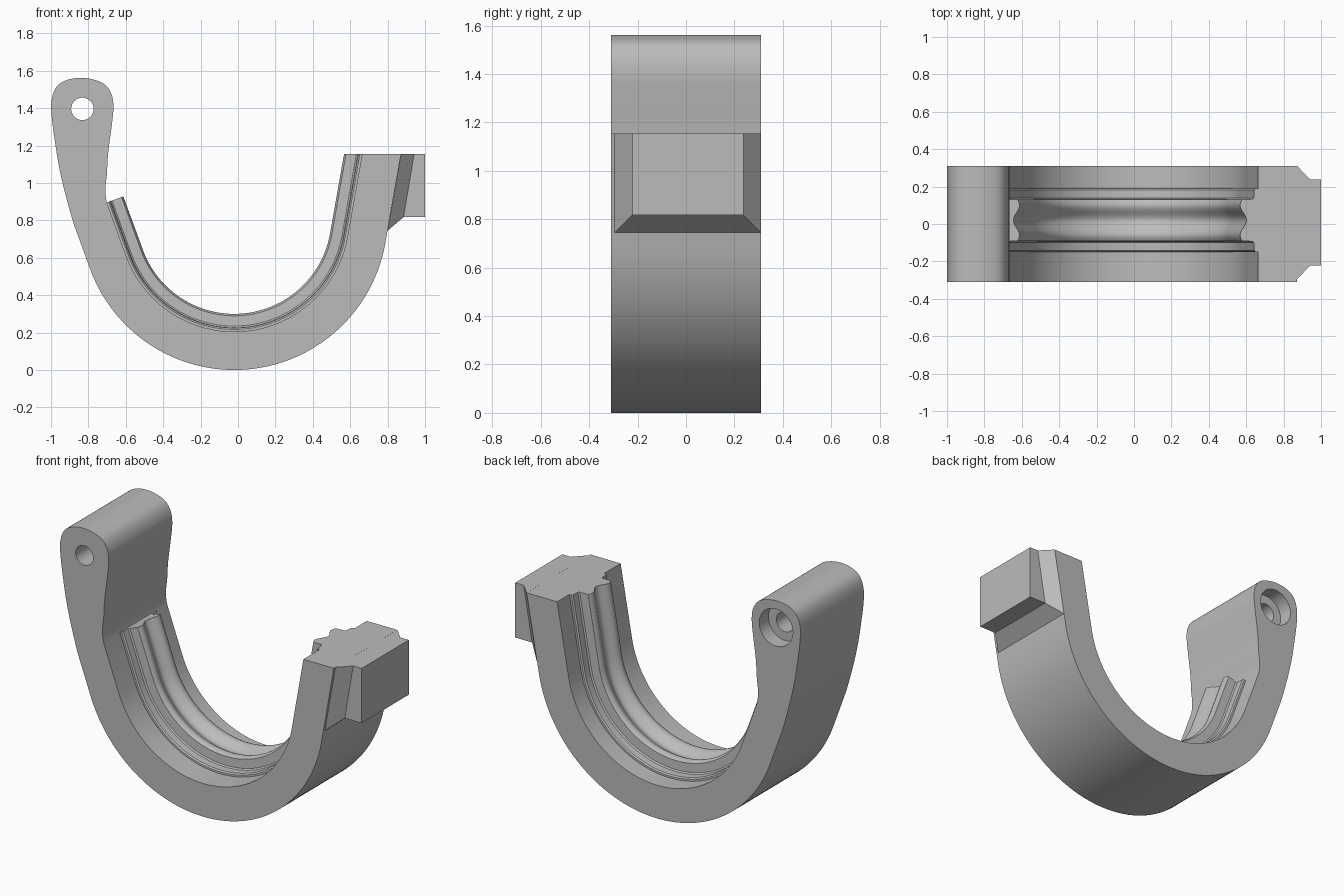
import bpy, bmesh, math
from mathutils import Vector

if "Cube" in bpy.data.objects:
    bpy.data.objects.remove(bpy.data.objects["Cube"], do_unlink=True)

grey = bpy.data.materials.new("plain_grey")
grey.use_nodes = True
colour = (0.5, 0.5, 0.5, 1)
grey.diffuse_color = colour
grey.node_tree.nodes["Principled BSDF"].inputs["Base Color"].default_value = colour

HALF = 0.31            # half width of the strap
CX, CZ = -0.02, 0.82   # centre of the bend
TOP = 1.155            # height of the open end
INNER, OUTER = 0.615, 0.82
LEFT, RIGHT = math.radians(200), math.radians(350)


def bend_point(r, a):
    return Vector((CX + r * math.cos(a), CZ + r * math.sin(a)))


def strap_path(r, left_length=0.304, steps=56):
    """Straight left leg, arc, then straight right leg up to TOP, as (x, z)."""
    arc = [bend_point(r, LEFT + (RIGHT - LEFT) * i / steps) for i in range(steps + 1)]
    tan_l = Vector((math.sin(LEFT), -math.cos(LEFT)))
    tan_r = Vector((-math.sin(RIGHT), math.cos(RIGHT)))
    end = arc[-1] + tan_r * ((TOP - arc[-1].y) / tan_r.y)
    return [arc[0] + tan_l * left_length] + arc + [end]


def smooth_curve(pts, steps=6):
    """Catmull-Rom curve through the inner points of the list."""
    out = []
    for p0, p1, p2, p3 in zip(pts, pts[1:], pts[2:], pts[3:]):
        for i in range(steps):
            t = i / steps
            out.append(0.5 * (2 * p1 + (p2 - p0) * t + (2 * p0 - 5 * p1 + 4 * p2 - p3) * t * t
                              + (3 * p1 - p0 - 3 * p2 + p3) * t ** 3))
    return out


def loft(name, loops):
    """Skin a row of closed loops and cap both ends."""
    bm = bmesh.new()
    rings = [[bm.verts.new(p) for p in loop] for loop in loops]
    for a, b in zip(rings, rings[1:]):
        for i in range(len(a)):
            j = (i + 1) % len(a)
            bm.faces.new((a[i], a[j], b[j], b[i]))
    bm.faces.new(rings[0])
    bm.faces.new(rings[-1])
    bmesh.ops.recalc_face_normals(bm, faces=bm.faces)
    mesh = bpy.data.meshes.new(name)
    bm.to_mesh(mesh)
    bm.free()
    mesh.materials.append(grey)
    obj = bpy.data.objects.new(name, mesh)
    bpy.context.collection.objects.link(obj)
    return obj


def activate(obj):
    bpy.ops.object.select_all(action='DESELECT')
    obj.select_set(True)
    bpy.context.view_layer.objects.active = obj


def drill(target, radius, y0, y1):
    """Cut a round hole through the hinge head along y."""
    ring = [(-0.832 + radius * math.cos(a), 1.396 + radius * math.sin(a))
            for a in (math.tau * i / 40 for i in range(40))]
    cutter = loft("hole_cutter", [[(x, y, z) for x, z in ring] for y in (y0, y1)])
    cutter.hide_render = True
    mod = target.modifiers.new("hole", 'BOOLEAN')
    mod.operation = 'DIFFERENCE'
    mod.solver = 'EXACT'
    mod.object = cutter
    activate(target)
    bpy.ops.object.modifier_apply(modifier=mod.name)
    bpy.data.objects.remove(cutter, do_unlink=True)


# Curved strap with the rounded hinge head on its left arm
inner = strap_path(INNER)
outer = strap_path(OUTER, 0.25)
head = [(-0.7, 1.06), (-0.693, 1.17), (-0.676, 1.3), (-0.666, 1.4), (-0.675, 1.47),
        (-0.71, 1.525), (-0.77, 1.552), (-0.84, 1.562), (-0.91, 1.552), (-0.965, 1.52),
        (-0.993, 1.46), (-0.998, 1.38), (-0.98, 1.23), (-0.945, 1.03)]
control = [inner[1], inner[0]] + [Vector(p) for p in head] + [outer[0], outer[1]]
outline = smooth_curve(control) + outer + inner[:0:-1]
strap = loft("curved_strap", [[(p.x, y, p.y) for p in outline] for y in (-HALF, HALF)])
drill(strap, 0.06, -0.5, 0.5)
drill(strap, 0.115, HALF - 0.09, 0.5)

# Ribbed liner on the inside: low base with a double ridge, as (y, height)
ridge = []
for i in range(25):
    y = -0.09 + 0.22 * i / 24
    ridge.append((y, 0.078 - 0.017 * math.cos(math.tau * (y - 0.02) / 0.16)))
section = ([(-0.15, 0), (-0.15, 0.012), (-0.143, 0.02), (-0.1, 0.022), (-0.093, 0.03)] + ridge
           + [(0.133, 0.03), (0.14, 0.022), (0.183, 0.02), (0.19, 0.012), (0.19, 0)])
tracks = [(y, strap_path(INNER - h)) for y, h in section]
liner = loft("ribbed_liner", [[(t[i].x, y, t[i].y) for y, t in tracks]
                              for i in range(len(inner))])


# Chamfered latch block on the outside of the right leg
def block_loop(x_low, x_top, z_low, y0, y1):
    return [(x_low, y0, z_low), (x_low, y1, z_low), (x_top, y1, TOP), (x_top, y0, TOP)]


latch = loft("latch_block", [
    block_loop(0.80, 0.872, 0.745, -0.295, HALF),
    block_loop(0.885, 0.942, 0.817, -0.222, 0.238),
    block_loop(1.0, 1.0, 0.817, -0.222, 0.238)])

for obj in (strap, liner):
    activate(obj)
    bpy.ops.object.shade_smooth_by_angle(angle=math.radians(30))
